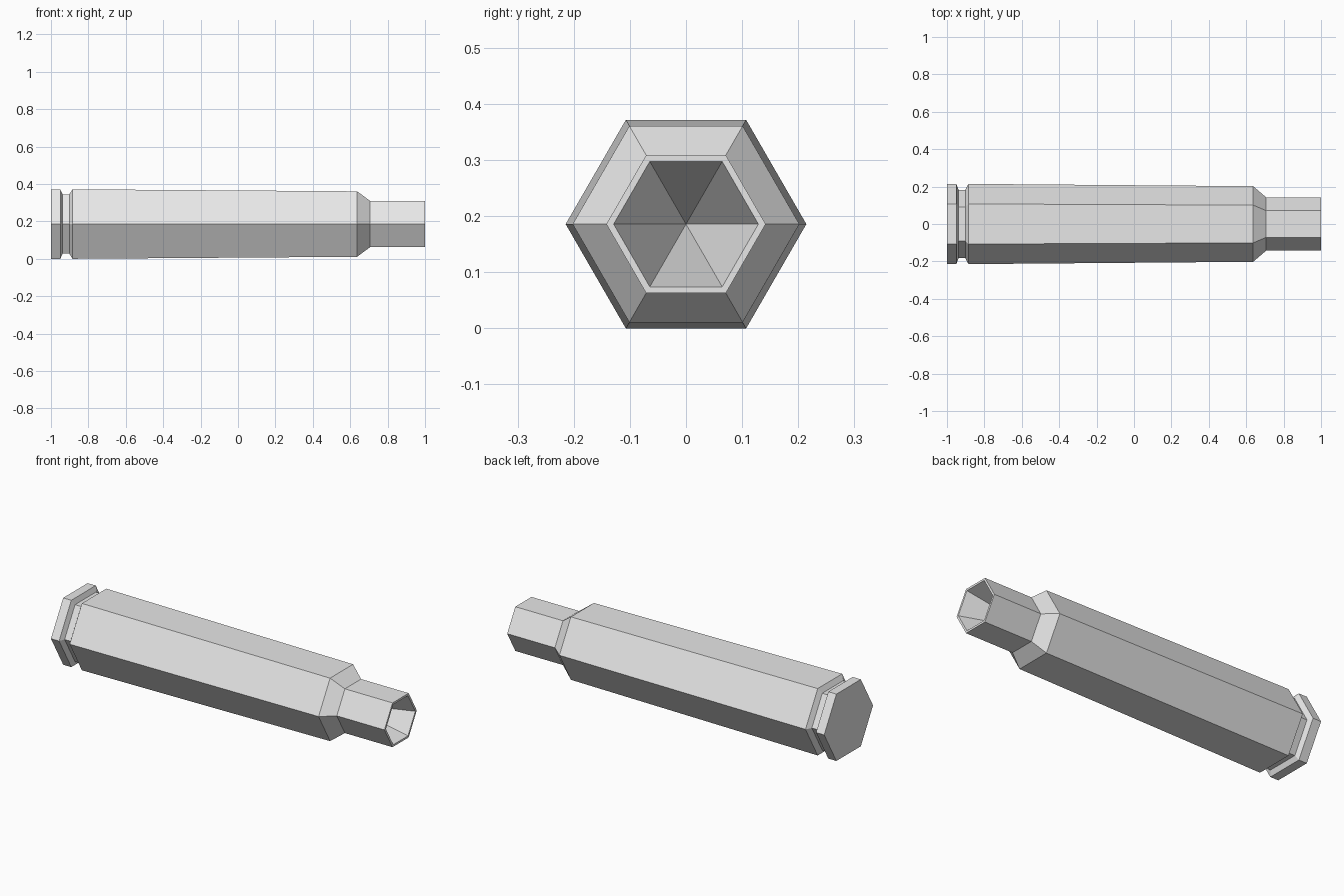
import bpy
import bmesh
from math import cos, sin, pi

cube = bpy.data.objects.get("Cube")
if cube:
    bpy.data.objects.remove(cube, do_unlink=True)

SIDES = 6
RADIUS = 0.2145
AXIS_Z = RADIUS * cos(pi / SIDES)

# Plain grey metal
grey = bpy.data.materials.new("light grey")
grey.use_nodes = True
colour = (0.8, 0.8, 0.8, 1)
grey.diffuse_color = colour
grey.node_tree.nodes["Principled BSDF"].inputs["Base Color"].default_value = colour

# Lengthwise profile (x, radius): rim, groove, tapered body, shoulder, neck, mouth lip
profile = [
    (-1.0, RADIUS), (-0.95, RADIUS),
    (-0.938, 0.183), (-0.902, 0.183),
    (-0.885, RADIUS), (0.637, 0.202),
    (0.707, 0.142), (1.0, 0.142),
    (1.0, 0.129),
]
HOLLOW_END = 0.64

bm = bmesh.new()
rings = []
for x, r in profile:
    angles = [2 * pi * i / SIDES for i in range(SIDES)]
    rings.append([bm.verts.new((x, r * cos(a), AXIS_Z + r * sin(a))) for a in angles])

# Flat base, outer walls and lip
bm.faces.new(rings[0])
for a, b in zip(rings, rings[1:]):
    for i in range(SIDES):
        j = (i + 1) % SIDES
        bm.faces.new((a[i], a[j], b[j], b[i]))

# Hollow mouth narrowing to a point
tip = bm.verts.new((HOLLOW_END, 0, AXIS_Z))
for i in range(SIDES):
    bm.faces.new((rings[-1][i], rings[-1][(i + 1) % SIDES], tip))

bmesh.ops.recalc_face_normals(bm, faces=bm.faces)
mesh = bpy.data.meshes.new("casing")
bm.to_mesh(mesh)
bm.free()
mesh.materials.append(grey)
casing = bpy.data.objects.new("casing", mesh)
bpy.context.collection.objects.link(casing)
